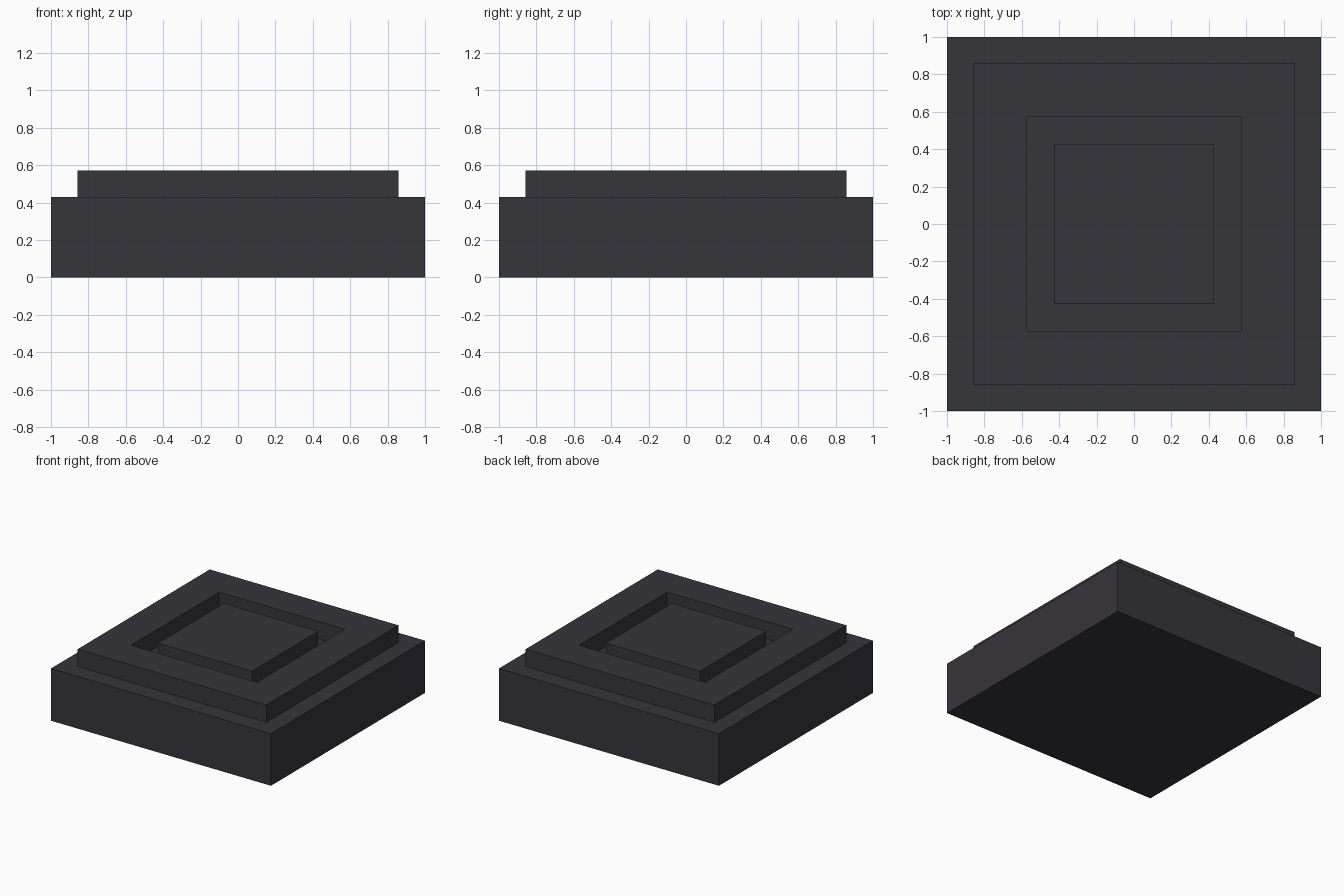
import bpy, bmesh

if "Cube" in bpy.data.objects:
    bpy.data.objects.remove(bpy.data.objects["Cube"])

U = 1 / 7  # grid unit of the model

mat = bpy.data.materials.new("dark grey")
mat.diffuse_color = (0.037, 0.035, 0.042, 1)
mat.use_nodes = True
mat.node_tree.nodes["Principled BSDF"].inputs["Base Color"].default_value = mat.diffuse_color


def add_object(name, bm):
    mesh = bpy.data.meshes.new(name)
    bm.to_mesh(mesh)
    bm.free()
    mesh.materials.append(mat)
    bpy.context.collection.objects.link(bpy.data.objects.new(name, mesh))


# Stepped square body: each (half width, height) is one square loop,
# running from the underside, over the raised rim and recess, to the centre pad
steps = [(7, 0), (7, 3), (6, 3), (6, 4), (4, 4), (4, 3), (3, 3), (3, 4)]
bm = bmesh.new()
loops = [[bm.verts.new((sx * w * U, sy * w * U, h * U))
          for sx, sy in ((-1, -1), (1, -1), (1, 1), (-1, 1))]
         for w, h in steps]
for low, high in zip(loops, loops[1:]):
    for i in range(4):
        j = (i + 1) % 4
        bm.faces.new((low[i], low[j], high[j], high[i]))
bm.faces.new(loops[-1])
bm.faces.new(loops[0][::-1])
bmesh.ops.recalc_face_normals(bm, faces=bm.faces)
add_object("stepped_button", bm)
